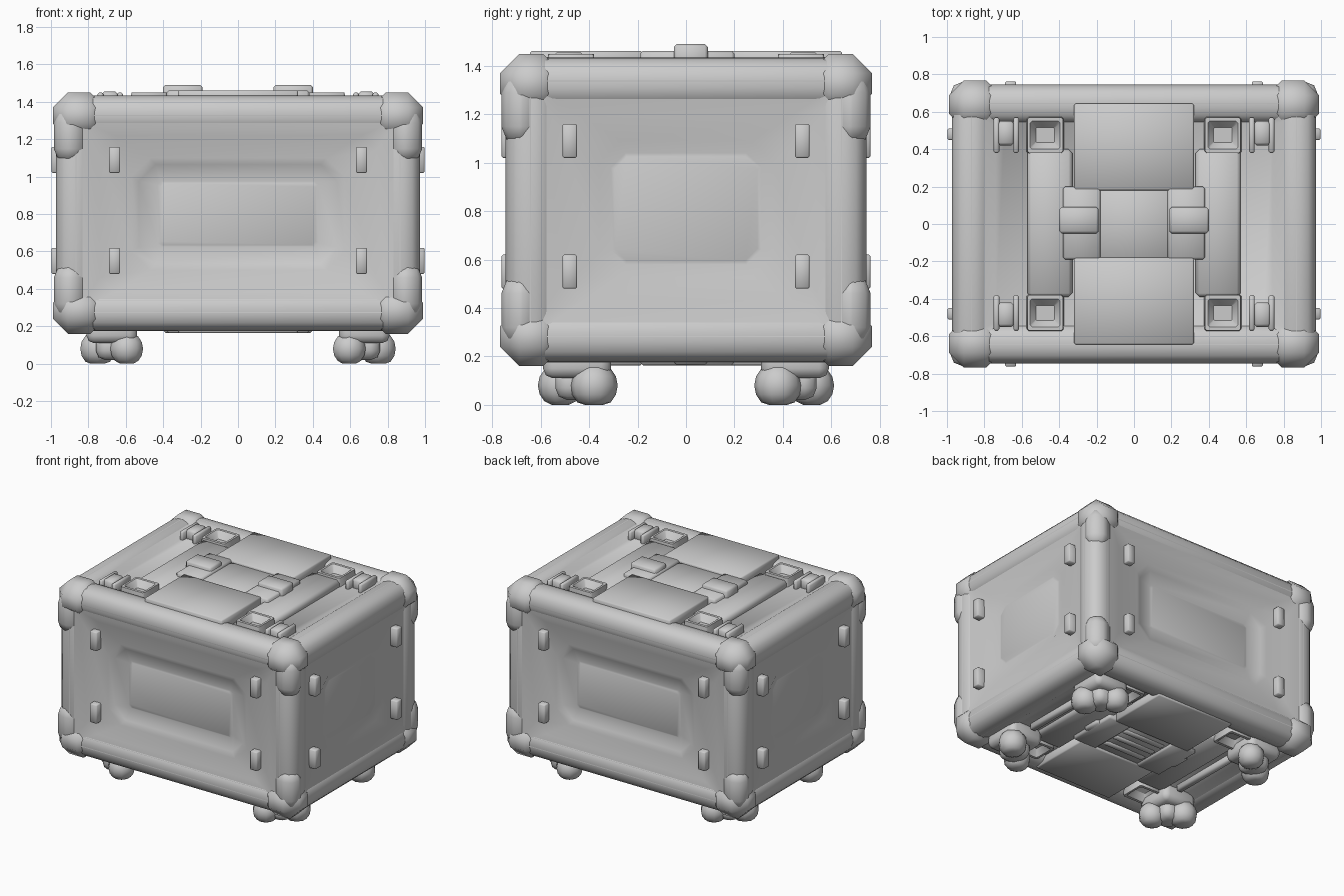
import bpy, bmesh
from mathutils import Vector
from itertools import product

if "Cube" in bpy.data.objects:
    bpy.data.objects.remove(bpy.data.objects["Cube"])

CZ = 0.805  # mid height of the crate
SIGNS = (-1, 1)


def finish(name, bm):
    mesh = bpy.data.meshes.new(name)
    bm.to_mesh(mesh)
    bm.free()
    ob = bpy.data.objects.new(name, mesh)
    bpy.context.collection.objects.link(ob)
    return ob


def box(name, a, b, bevel=0.0, segs=1):
    """Bevelled box between two opposite corners."""
    a, b = Vector(a), Vector(b)
    bm = bmesh.new()
    bmesh.ops.create_cube(bm, size=1)
    for v in bm.verts:
        v.co = Vector((v.co[i] * abs(b[i] - a[i]) + (a[i] + b[i]) / 2 for i in range(3)))
    if bevel:
        bmesh.ops.bevel(bm, geom=bm.edges[:], offset=bevel, segments=segs,
                        profile=0.5, affect='EDGES')
    return finish(name, bm)


def mirrored(name, a, b, bevel, segs, signs):
    """Copies of a box reflected through the crate centre (z measured from CZ)."""
    for s in signs:
        flip = lambda p: (p[0] * s[0], p[1] * s[1], CZ + p[2] * s[2])
        box(name, flip(a), flip(b), bevel, segs)


def relief(name, centre, normal, up, rings):
    """Stepped panel from nested chamfered rectangles (half w, half h, chamfer, depth)."""
    c, n, v = Vector(centre), Vector(normal), Vector(up)
    u = v.cross(n)
    bm = bmesh.new()
    prev = None
    for w, h, k, d in rings:
        pts = [(w, k - h), (w, h - k), (w - k, h), (k - w, h),
               (-w, h - k), (-w, k - h), (k - w, -h), (w - k, -h)]
        ring = [bm.verts.new(c + u * x + v * y - n * d) for x, y in pts]
        if prev:
            for i in range(8):
                j = (i + 1) % 8
                bm.faces.new((prev[i], prev[j], ring[j], ring[i]))
        prev = ring
    bm.faces.new(prev)
    return finish(name, bm)


ALL = list(product(SIGNS, SIGNS, SIGNS))
X, Y, Z, T = 0.973, 0.745, 0.628, 0.21

# edge beams, nearly round in section
for s, t in product(SIGNS, SIGNS):
    mirrored("beam_long", (-X + .08, Y - T, Z - T), (X - .08, Y, Z), 0.085, 3, [(1, s, t)])
    mirrored("beam_deep", (X - T, -Y + .08, Z - T), (X, Y - .08, Z), 0.085, 3, [(s, 1, t)])
    mirrored("beam_upright", (X - T, Y - T, -Z + .08), (X, Y, Z - .08), 0.085, 3, [(s, t, 1)])

# chamfered corner guards with arms running along the upright edges
mirrored("corner_guard", (.71, .51, .40), (.99, .768, .645), 0.08, 1, ALL)
mirrored("corner_arm", (.81, .60, .27), (.985, .763, .56), 0.075, 2, ALL)

# recessed side panels, blending out of the beams
for s in SIGNS:
    relief("long_panel", (0, s * Y, .80), (0, s, 0), (0, 0, 1),
           [(.87, .53, .02, -.001), (.79, .46, .04, .010), (.74, .42, .08, .028),
            (.57, .30, .10, .032), (.53, .265, .09, .052), (.43, .175, .02, .075),
            (.415, .165, .02, .07)])
    relief("short_panel", (s * X, 0, .81), (s, 0, 0), (0, 0, 1),
           [(.645, .53, .02, -.001), (.58, .46, .04, .012), (.51, .38, .08, .03),
            (.36, .28, .09, .034), (.31, .23, .06, .055), (.295, .215, .05, .05)])
    relief("cover_panel", (0, 0, CZ + s * Z), (0, 0, s), (0, 1, 0),
           [(.87, .645, .02, -.001), (.80, .60, .05, .015), (.74, .58, .05, .045)])

# latch clips on the four sides
for s, t in product(SIGNS, SIGNS):
    for z0 in (.48, 1.02):
        box("long_side_clip", (s * .63, t * .66, z0), (s * .69, t * .762, z0 + .14), 0.006)
        box("short_side_clip", (s * .90, t * .45, z0), (s * .997, t * .51, z0 + .14), 0.006)

# top and bottom covers
for k, drop in ((1, 0), (-1, .015)):
    z = lambda h: h - CZ - drop
    for t in SIGNS:
        mirrored("cover_plate", (-.32, .18, z(1.38)), (.32, .645, z(1.462)), 0.008, 1, [(1, t, k)])
        mirrored("cover_strip", (.33, -.39, z(1.36)), (.57, .40, z(1.435)), 0.02, 1, [(t, 1, k)])
        clip_top = 1.49 if k > 0 else 1.46
        mirrored("handle_clip", (.19, -.05, z(1.38)), (.40, .09, z(clip_top)), 0.012, 1, [(t, 1, k)])
        mirrored("cover_shoulder", (.18, -.19, z(1.36)), (.38, .20, z(1.462)), 0.012, 1, [(t, 1, k)])
    mirrored("handle_well", (-.20, -.2, z(1.36)), (.20, .2, z(1.445)), 0.01, 1, [(1, 1, k)])
    for s, t in product(SIGNS, SIGNS):
        # strap clip: two cheeks and a cross bar
        for x0 in (.615, .72):
            mirrored("strap_cheek", (x0, .38, z(1.36)), (x0 + .03, .57, z(1.45)), 0.008, 1, [(s, t, k)])
        mirrored("strap_bar", (.64, .42, z(1.36)), (.73, .55, z(1.455)), 0.015, 1, [(s, t, k)])
        # square socket beside it
        relief("socket", (s * .475, t * .475, CZ + k * z(1.45)), (0, 0, k), (0, 1, 0),
               [(.10, .10, .01, .07), (.095, .095, .01, 0), (.08, .075, .01, 0),
                (.05, .04, .005, .05)])

# underside ribs
for s in SIGNS:
    box("under_rib", (s * .62, -.30, .18), (s * .67, .30, .25), 0.012)
for y in (-.10, 0, .10):
    box("under_slat", (-.17, y - .025, .17), (.17, y + .025, .22), 0.01)

# ball feet: two flattened lobes on a mount at each corner
for s, t in product(SIGNS, SIGNS):
    box("foot_mount", (s * .54, t * .31, .11), (s * .81, t * .59, .24), 0.04, 2)
    for x, y, r in ((.595, .52, .092), (.75, .38, .098)):
        bm = bmesh.new()
        bmesh.ops.create_uvsphere(bm, u_segments=10, v_segments=8, radius=r)
        for v in bm.verts:
            v.co = Vector((v.co.x + s * x, v.co.y + t * y, max(v.co.z, -.08) + .08))
        finish("foot_ball", bm)
    box("foot_neck", (s * .59, t * .36, .02), (s * .76, t * .54, .16), 0.05, 2)

# smooth shading with sharp creases kept
bpy.ops.object.select_all(action='SELECT')
bpy.context.view_layer.objects.active = bpy.context.scene.objects[0]
bpy.ops.object.shade_smooth_by_angle(angle=0.85)
